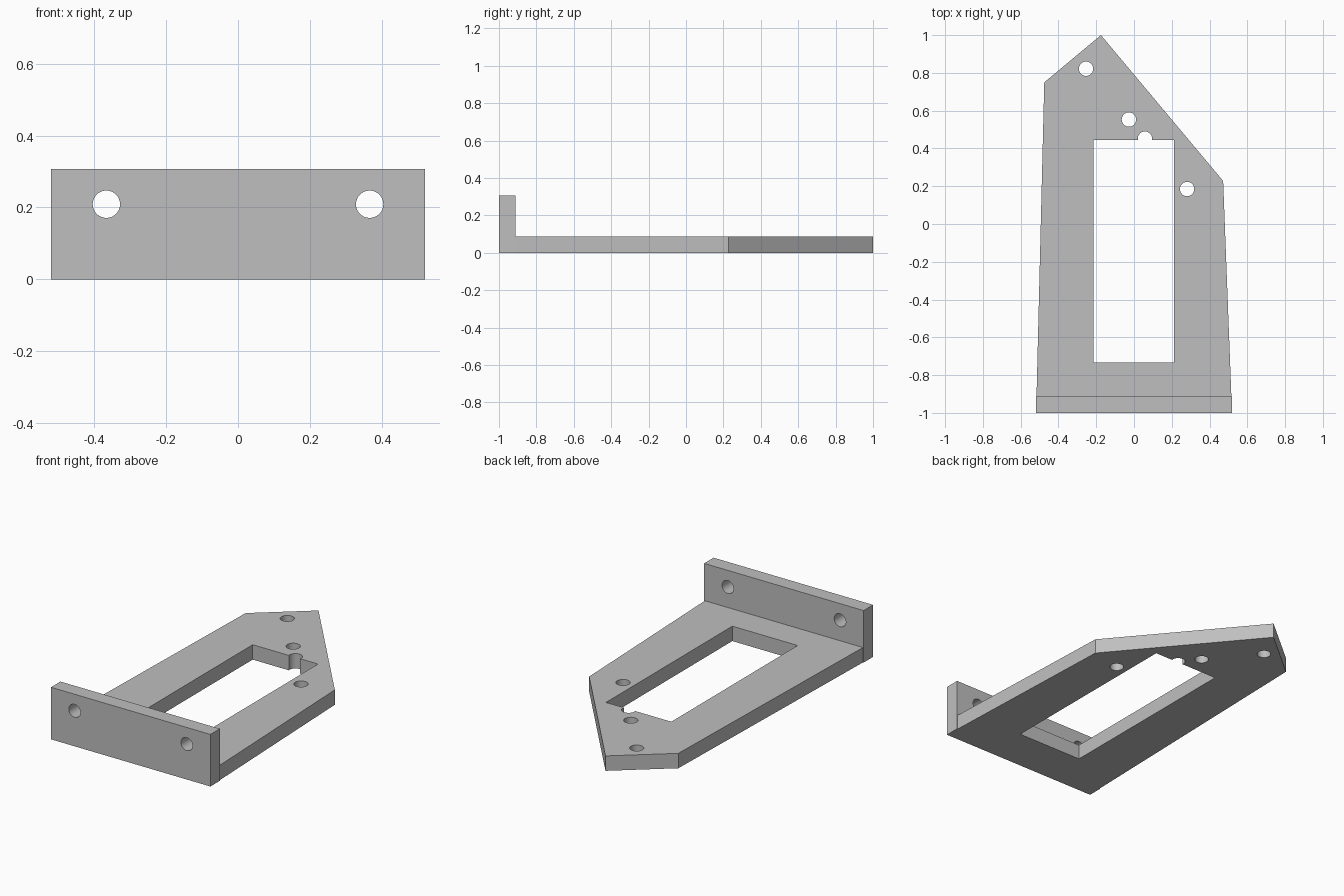
import bpy
import bmesh
import math
from mathutils import Matrix, Vector

if "Cube" in bpy.data.objects:
    bpy.data.objects.remove(bpy.data.objects["Cube"], do_unlink=True)

THICK = 0.088   # thickness of plate and flange
HEIGHT = 0.307  # flange height
HALF = 0.52     # half width of flange
HOLE = 0.038    # radius of every hole

grey = bpy.data.materials.new("plain_grey")
grey.use_nodes = True
grey.diffuse_color = (0.52, 0.52, 0.52, 1)
grey.node_tree.nodes["Principled BSDF"].inputs["Base Color"].default_value = (0.52, 0.52, 0.52, 1)


def finish(name, bm):
    bmesh.ops.recalc_face_normals(bm, faces=bm.faces)
    mesh = bpy.data.meshes.new(name)
    bm.to_mesh(mesh)
    bm.free()
    mesh.materials.append(grey)
    obj = bpy.data.objects.new(name, mesh)
    bpy.context.collection.objects.link(obj)
    return obj


def prism(name, outline, bottom, top):
    bm = bmesh.new()
    face = bm.faces.new([bm.verts.new((x, y, bottom)) for x, y in outline])
    moved = bmesh.ops.extrude_face_region(bm, geom=[face])["geom"]
    verts = [v for v in moved if isinstance(v, bmesh.types.BMVert)]
    bmesh.ops.translate(bm, verts=verts, vec=Vector((0, 0, top - bottom)))
    return finish(name, bm)


def rectangle(x0, x1, y0, y1):
    return [(x0, y0), (x1, y0), (x1, y1), (x0, y1)]


def drill(name, centre, along_y=False):
    bm = bmesh.new()
    turn = Matrix.Rotation(math.radians(90), 4, "X") if along_y else Matrix()
    bmesh.ops.create_cone(bm, cap_ends=True, segments=48, radius1=HOLE, radius2=HOLE,
                          depth=0.4, matrix=Matrix.Translation(centre) @ turn)
    return finish(name, bm)


def combine(target, tool, operation):
    # Apply a boolean, then discard the helper
    mod = target.modifiers.new("boolean", "BOOLEAN")
    mod.operation = operation
    mod.solver = "EXACT"
    mod.object = tool
    bpy.context.view_layer.objects.active = target
    bpy.ops.object.modifier_apply(modifier=mod.name)
    bpy.data.objects.remove(tool, do_unlink=True)


# Tapered base plate with pointed rear end
bracket = prism("mounting_bracket",
                [(-0.517, -0.95), (0.517, -0.95), (0.472, 0.228), (-0.175, 1), (-0.475, 0.75)],
                0, THICK)

# Upright front flange
flange = prism("flange", rectangle(-HALF, HALF, -1, THICK - 1), 0, HEIGHT)
combine(bracket, flange, "UNION")

# Rectangular window through the plate
window = prism("window_cutter", rectangle(-0.215, 0.211, -0.733, 0.444), -0.1, 0.2)
combine(bracket, window, "DIFFERENCE")

# Plate holes, the third one notching the window edge
for x, y in [(-0.254, 0.822), (-0.027, 0.553), (0.058, 0.452), (0.281, 0.185)]:
    combine(bracket, drill("hole_cutter", (x, y, 0)), "DIFFERENCE")

# Flange holes
for x in (-0.366, 0.366):
    combine(bracket, drill("hole_cutter", (x, -0.95, 0.209), True), "DIFFERENCE")

# Smooth hole walls, crisp edges
bpy.ops.object.select_all(action="DESELECT")
bracket.select_set(True)
bpy.context.view_layer.objects.active = bracket
bpy.ops.object.shade_smooth_by_angle(angle=math.radians(25))
